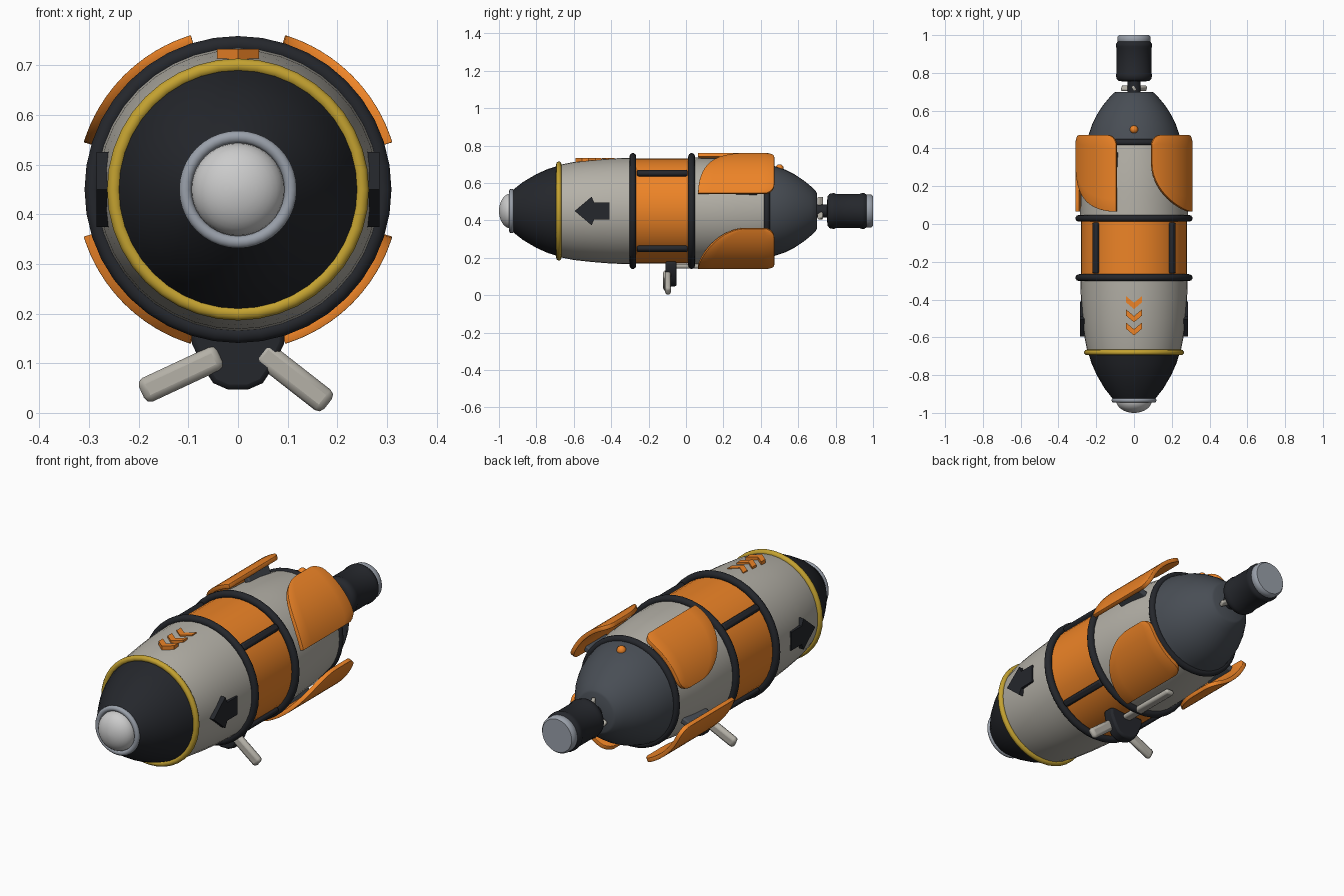
import bpy, bmesh
from math import pi, sin, cos, sqrt, radians
from mathutils import Matrix, Vector

if "Cube" in bpy.data.objects:
    bpy.data.objects.remove(bpy.data.objects["Cube"])

CZ = 0.45  # height of the long axis
COLORS = dict(orange=(.85, .23, .02), dark=(.018, .02, .025), slate=(.065, .075, .09),
              beige=(.46, .44, .39), yellow=(.55, .36, .03), steel=(.32, .35, .4), white=(.6, .6, .6))
MATS = {}
for key, c in COLORS.items():
    MATS[key] = bpy.data.materials.new(key)
    MATS[key].diffuse_color = (*c, 1)


def finish(name, bm, color, bevel=0, solid=0):
    bmesh.ops.recalc_face_normals(bm, faces=bm.faces)
    me = bpy.data.meshes.new(name)
    bm.to_mesh(me)
    bm.free()
    ob = bpy.data.objects.new(name, me)
    bpy.context.collection.objects.link(ob)
    me.materials.append(MATS[color])
    if solid:
        m = ob.modifiers.new("solid", 'SOLIDIFY')
        m.thickness, m.offset = solid, 0
    if bevel:
        m = ob.modifiers.new("bevel", 'BEVEL')
        m.width, m.segments, m.limit_method, m.angle_limit = bevel, 2, 'ANGLE', radians(40)
    bpy.ops.object.select_all(action='DESELECT')
    ob.select_set(True)
    bpy.context.view_layer.objects.active = ob
    bpy.ops.object.shade_smooth_by_angle(angle=radians(40))
    return ob


def lathe(name, profile, color, segs=40, closed=False):
    """Revolve (y, radius) points around the long axis."""
    bm = bmesh.new()
    rings = [[bm.verts.new((r * cos(2 * pi * i / segs), y, CZ + r * sin(2 * pi * i / segs)))
              for i in range(segs)] for y, r in profile]
    pairs = list(zip(rings, rings[1:])) + ([(rings[-1], rings[0])] if closed else [])
    for a, b in pairs:
        for i in range(segs):
            j = (i + 1) % segs
            bm.faces.new((a[i], a[j], b[j], b[i]))
    if not closed:
        bm.faces.new(rings[0])
        bm.faces.new(rings[-1])
    return finish(name, bm, color)


def hoop(name, y, major, minor, color):
    lathe(name, [(y + minor * cos(a * pi / 5), major + minor * sin(a * pi / 5)) for a in range(10)],
          color, closed=True)


def block(name, size, matrix, color, bevel=.006):
    bm = bmesh.new()
    bmesh.ops.create_cube(bm, size=1, matrix=matrix @ Matrix.Diagonal((*size, 1)))
    return finish(name, bm, color, bevel)


def prism(name, pts, depth, matrix, color, bevel=0):
    """Extrude a local xy outline along local z."""
    bm = bmesh.new()
    f = bm.faces.new([bm.verts.new((x, y, 0)) for x, y in pts])
    ext = bmesh.ops.extrude_face_region(bm, geom=[f])
    bmesh.ops.translate(bm, vec=(0, 0, depth), verts=[v for v in ext['geom'] if isinstance(v, bmesh.types.BMVert)])
    bm.transform(matrix)
    return finish(name, bm, color, bevel)


def radial(deg, r, y):
    """Frame on the hull: local x points outward, y along the axis."""
    return Matrix.Translation((0, 0, CZ)) @ Matrix.Rotation(-radians(deg), 4, 'Y') @ Matrix.Translation((r, y, 0))


# Hull sections
lathe("nose_tip", [(-.92, .092)] + [(-.935 - .065 * sin(a * pi / 16), .094 * cos(a * pi / 16))
                                    for a in range(8)] + [(-1, .004)], "white")
hoop("nose_tip_ring", -.933, .106, .013, "steel")
lathe("nose_cone", [(-.935, .105), (-.92, .117), (-.87, .156), (-.8, .197), (-.74, .224), (-.67, .246)], "dark")
hoop("yellow_ring", -.68, .25, .0145, "yellow")
lathe("front_hull", [(-.68, .246), (-.6, .262), (-.5, .273), (-.4, .281), (-.28, .285)], "beige")
lathe("orange_band", [(-.285, .281), (.03, .281)], "orange")
lathe("rear_hull", [(.03, .285), (.15, .284), (.3, .275), (.43, .256)], "beige")
lathe("tail_cone", [(.43, .25), (.48, .238), (.53, .221), (.58, .196), (.63, .163),
                    (.67, .13), (.695, .105), (.7, .095)], "slate")
for n, y, R, r in (("front_hoop", -.284, .292, .018), ("middle_hoop", .03, .292, .018), ("rear_hoop", .432, .25, .017)):
    hoop(n, y, R, r, "dark")

# Band dividers, curved fins and fin struts, four around the hull
for k in range(4):
    block(f"band_divider_{k}", (.035, .272, .034), radial(45 + 90 * k, .283, -.127), "dark", .01)
    block(f"fin_strut_{k}", (.06, .16, .03), radial(22 + 90 * k, .283, .3), "slate")
    bm, n, rows, cols = bmesh.new(), 18, 6, []
    for i in range(n + 1):
        t = .5 - .5 * cos(pi * i / n)
        edge = max(0, 1 - min(t, 1 - t) / .17)
        y0 = .065 + .26 * (1 - sqrt(1 - t * t))
        y1 = .472 - .055 * (1 - sqrt(1 - edge * edge))
        th = radians(17 + 56 * t + 90 * k)
        cols.append([bm.verts.new((.315 * cos(th), y0 + (y1 - y0) * j / rows, CZ + .315 * sin(th)))
                     for j in range(rows + 1)])
    for a, b in zip(cols, cols[1:]):
        for j in range(rows):
            bm.faces.new((a[j], b[j], b[j + 1], a[j + 1]))
    finish(f"fin_{k}", bm, "orange", .006, .02)

# Painted chevrons on top and plain arrow markers on the sides
for k in range(3):
    y = -.59 + .07 * k
    v = [(0, y), (.042, y + .035), (.042, y + .068), (0, y + .033), (-.042, y + .068), (-.042, y + .035)]
    prism(f"top_chevron_{k}", v, .045, Matrix.Translation((0, 0, .688)), "orange")
arrow = [(-.595, 0), (-.505, .076), (-.49, .045), (-.41, .045), (-.41, -.045), (-.49, -.045), (-.505, -.076)]
for s, n in ((1, "right"), (-1, "left")):
    m = Matrix(((0, 0, s, s * .245), (1, 0, 0, 0), (0, 1, 0, CZ), (0, 0, 0, 1)))
    prism(f"{n}_arrow_marker", arrow, .04, m, "dark")

# Rear warning button
bm = bmesh.new()
bmesh.ops.create_uvsphere(bm, u_segments=16, v_segments=8, radius=.022, matrix=Matrix.Translation((0, .5, .678)))
finish("tail_button", bm, "orange")

# Tail motor: joint, small blades, barrel and end cap
lathe("tail_joint", [(.68, .035), (.78, .035)], "dark", 16)
for k in range(3):
    block(f"tail_blade_{k}", (.075, .03, .018),
          radial(90 + 120 * k, .038, .718) @ Matrix.Rotation(radians(30), 4, 'X'), "beige")
lathe("tail_motor", [(.755, .06), (.757, .08), (.768, .092), (.79, .096), (.8, .092), (.93, .092),
                     (.94, .096), (.955, .095), (.967, .085)], "dark")
lathe("tail_cap", [(.96, .084), (.968, .088), (.99, .088), (1, .08)], "steel")

# Underside hub with two spread blades and one folded back
hub = [(-.095, .18), (-.093, .14), (-.07, .09), (-.05, .06), (-.02, .047), (.02, .047),
       (.05, .06), (.07, .09), (.093, .14), (.095, .18)]
m = Matrix(((1, 0, 0, 0), (0, 0, 1, -.11), (0, 1, 0, 0), (0, 0, 0, 1)))
prism("underside_hub", hub, .06, m, "dark", .01)
for n, x, y, z, ang, length in (("left", -.115, -.106, .078, -25, .175), ("right", .112, -.096, .072, 38, .176)):
    mat = Matrix.Translation((x, y, z)) @ Matrix.Rotation(radians(ang), 4, 'Y')
    block(f"{n}_under_blade", (length, .032, .052), mat, "beige", .014)
block("rear_under_blade", (.045, .34, .025), Matrix.Translation((0, .1, .155)), "beige", .01)

for m in bpy.data.materials:
    if m.users and not m.is_grease_pencil:
        m.use_nodes = True
        m.node_tree.nodes["Principled BSDF"].inputs["Base Color"].default_value = m.diffuse_color
